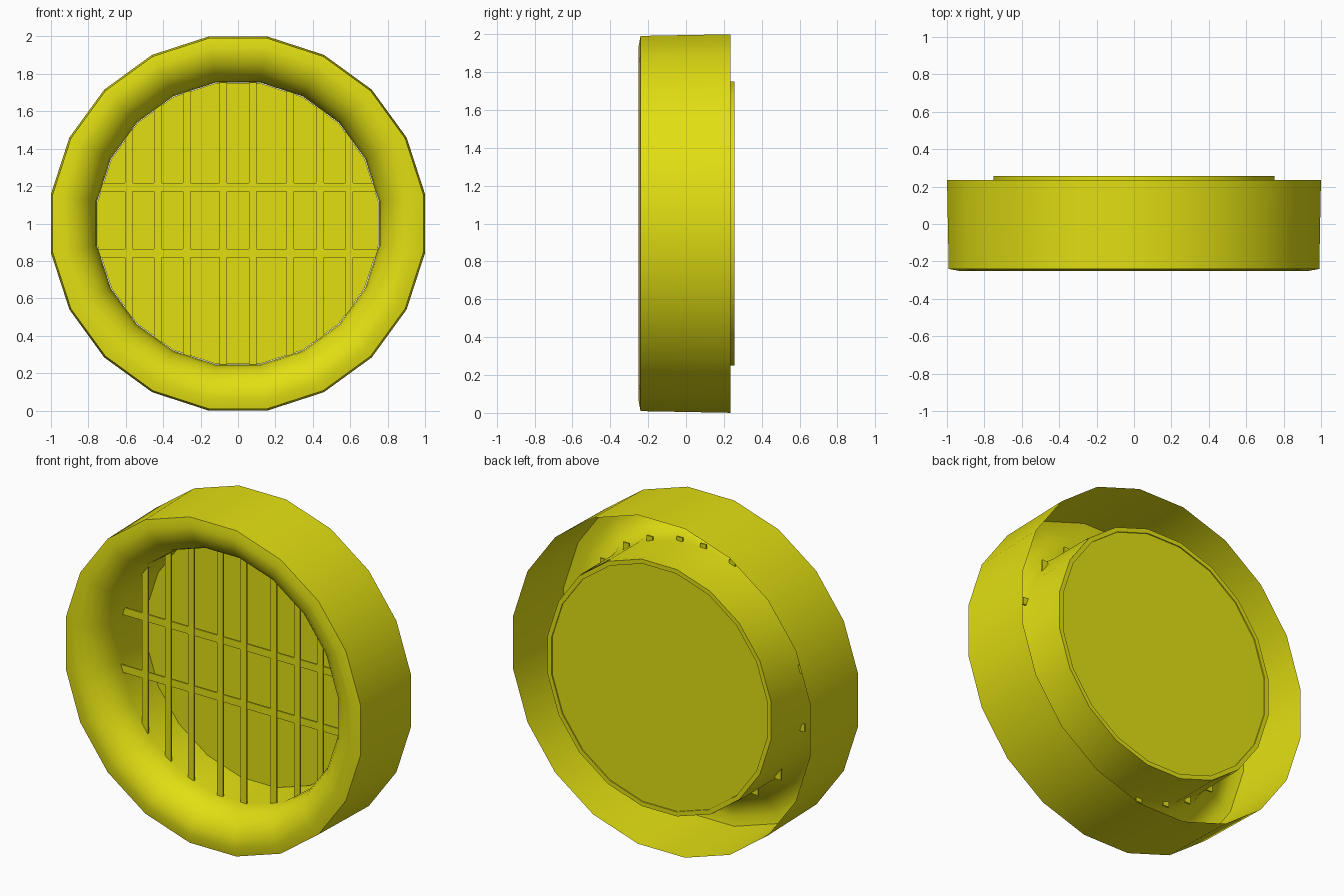
import bpy, bmesh, math

if "Cube" in bpy.data.objects:
    bpy.data.objects.remove(bpy.data.objects["Cube"], do_unlink=True)

yellow = bpy.data.materials.new("yellow")
yellow.use_nodes = True
colour = (0.76, 0.74, 0.006, 1)
yellow.diffuse_color = colour
yellow.node_tree.nodes["Principled BSDF"].inputs["Base Color"].default_value = colour

SIDES = 20
CENTRE_Z = 1.0


def finish(name, bm, smooth=False):
    mesh = bpy.data.meshes.new(name)
    bm.to_mesh(mesh)
    bm.free()
    obj = bpy.data.objects.new(name, mesh)
    bpy.context.collection.objects.link(obj)
    mesh.materials.append(yellow)
    if smooth:
        bpy.ops.object.select_all(action='DESELECT')
        obj.select_set(True)
        bpy.context.view_layer.objects.active = obj
        bpy.ops.object.shade_smooth_by_angle(angle=math.radians(35))
    return obj


def lathe(name, profile, cap_ends=False):
    """Sweep (radius, y) points around the y axis."""
    bm = bmesh.new()
    rings = []
    for r, y in profile:
        ring = []
        for i in range(SIDES):
            a = math.tau * (i + 0.5) / SIDES
            ring.append(bm.verts.new((r * math.cos(a), y, CENTRE_Z + r * math.sin(a))))
        rings.append(ring)
    for a, b in zip(rings, rings[1:]):
        for i in range(SIDES):
            j = (i + 1) % SIDES
            bm.faces.new((a[i], b[i], b[j], a[j]))
    if cap_ends:
        bm.faces.new(rings[0])
        bm.faces.new(rings[-1])
        bmesh.ops.recalc_face_normals(bm, faces=bm.faces)
    return finish(name, bm, True)


def bar(name, x, z, width, height, y):
    bm = bmesh.new()
    bmesh.ops.create_cube(bm, size=1)
    for v in bm.verts:
        v.co = (x + v.co.x * width, y + v.co.y * 0.01, z + v.co.z * height)
    finish(name, bm)


# Housing: outer band, rounded front lip and inner tube, open at the back
profile = [(1.012, 0.235), (1.003, -0.24), (0.95, -0.25)]
for step in range(1, 7):
    t = math.radians(15 * step)
    profile.append((0.95 - 0.187 * math.sin(t), -0.05 - 0.2 * math.cos(t)))
profile.append((0.763, 0.235))
lathe("housing", profile)

# Lens plate closing the tube, with a thin raised rim on its back
lathe("lens", [(0.76, 0.2), (0.76, 0.257), (0.733, 0.257), (0.733, 0.25)], True)

# Guard bars run just through the tube wall
REACH = 0.782
for i, x in enumerate((-0.585, -0.43, -0.275, -0.08, 0.08, 0.28, 0.44, 0.595)):
    bar(f"upright_bar_{i + 1}", x, CENTRE_Z, 0.04,
        2 * math.sqrt(REACH ** 2 - x ** 2), -0.055)
for name, z in (("upper_cross_bar", 1.193), ("lower_cross_bar", 0.842)):
    half = math.sqrt(REACH ** 2 - (z - CENTRE_Z) ** 2)
    bar(name, 0, z, 2 * half, 0.045, -0.05)
